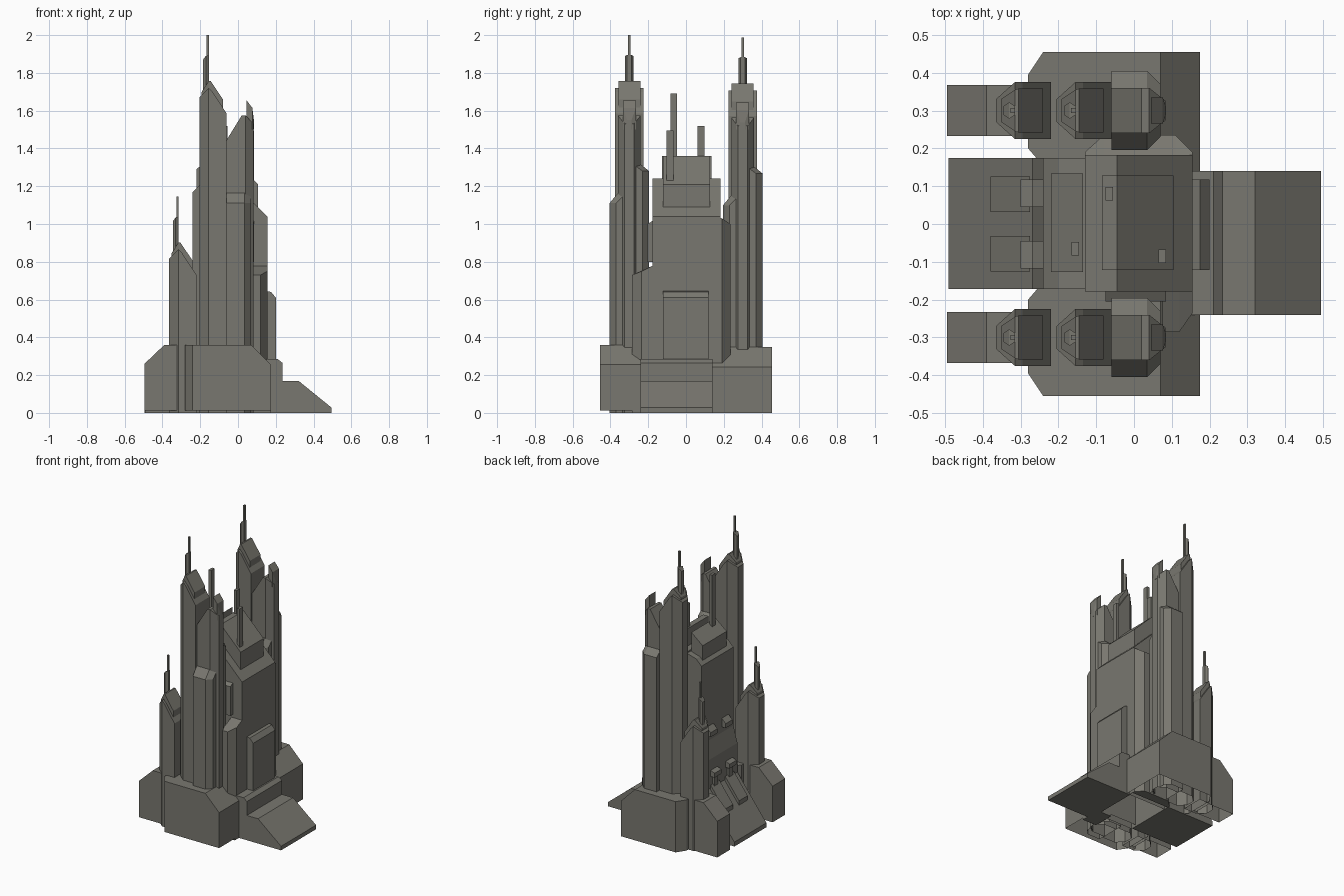
import bpy, bmesh

if "Cube" in bpy.data.objects:
    bpy.data.objects.remove(bpy.data.objects["Cube"])

stone = bpy.data.materials.new("warm_grey_stone")
stone.diffuse_color = (0.19, 0.185, 0.16, 1)
stone.use_nodes = True
stone.node_tree.nodes["Principled BSDF"].inputs["Base Color"].default_value = stone.diffuse_color


def loft(name, stations, z0=0.0, yc=0.0, dx=0.0, dz=0.0, bottom=True):
    """Flat-sided solid lofted along x; station = (x, y_min, y_max, z_top at y_min, z_top at y_max)."""
    bm = bmesh.new()
    rings = []
    for x, ya, yb, za, zb in stations:
        rings.append([bm.verts.new((x + dx, y + yc, z)) for y, z in
                      ((ya, z0), (yb, z0), (yb, zb + dz), (ya, za + dz))])
    for a, b in zip(rings, rings[1:]):
        for i in range(4):
            if i == 0 and not bottom:
                continue
            j = (i + 1) % 4
            bm.faces.new((a[i], a[j], b[j], b[i]))
    bm.faces.new(rings[0])
    bm.faces.new(rings[-1])
    bmesh.ops.recalc_face_normals(bm, faces=bm.faces)
    me = bpy.data.meshes.new(name)
    bm.to_mesh(me)
    bm.free()
    me.materials.append(stone)
    ob = bpy.data.objects.new(name, me)
    bpy.context.collection.objects.link(ob)
    return ob


def prism(name, profile, y0, y1, z0=0.0, **kw):
    """Constant-width block with an (x, z) roof line."""
    return loft(name, [(x, y0, y1, z, z) for x, z in profile], z0, **kw)


def box(name, x0, x1, y0, y1, z0, z1):
    return prism(name, [(x0, z1), (x1, z1)], y0, y1, z0)


def sym(x, w, z):
    return (x, -w, w, z, z)


def crowned_tower(name, yc, dx, dz):
    """Tower with pointed back, crest and stepped spire."""
    kw = dict(yc=yc, dx=dx, dz=dz)
    loft(name + "_shaft", [sym(-.205, .03, 1.67), sym(-.155, .075, 1.72),
                           sym(-.135, .075, 1.70), sym(-.06, .075, 1.585)],
         bottom=False, **kw)
    zb = 1.58 + dz
    loft(name + "_crest", [sym(-.192, .03, 1.70), sym(-.155, .055, 1.757),
                           sym(-.145, .058, 1.757), sym(-.08, .058, 1.66)], zb, **kw)
    loft(name + "_spire", [sym(-.185, .012, 1.87), sym(-.17, .022, 1.89),
                           sym(-.155, .012, 1.895)], zb, **kw)
    loft(name + "_needle", [sym(-.166, .007, 2.0), sym(-.154, .007, 2.0)], zb, **kw)


def side_group(side, yc, drop, z0):
    """Base block, rear buttress and three towers on one side."""
    n = side + "_"
    s = 1 if yc > 0 else -1
    # plan corners are cut at the rear
    rear = [(-.28, .20, .395), (-.25, .165, .44), (-.24, .14, .455), (.07, .14, .455), (.175, .14, .455)]
    tops = [.36, .36, .36, .36, .255]
    st = []
    for (x, a, b), z in zip(rear, tops):
        lo, hi = (a, b) if s > 0 else (-b, -a)
        st.append((x, lo, hi, z - drop, z - drop))
    loft(n + "base", st, z0, bottom=False)
    prism(n + "rear_buttress", [(-.495, .26 - drop), (-.39, .36 - drop), (-.30, .36 - drop)],
          yc - .068, yc + .068, z0, bottom=False)
    crowned_tower(n + "tall_tower", yc, 0, -drop)
    crowned_tower(n + "short_tower", yc, -.16, -.855 - drop)
    # front tower: tall core with a low and a high shoulder
    kw = dict(yc=yc, dz=-drop)
    loft(n + "front_tower_core", [sym(-.06, .06, 1.445), sym(.02, .06, 1.575),
                                  sym(.04, .06, 1.575), sym(.083, .026, 1.53)], bottom=False, **kw)
    loft(n + "low_shoulder", [(-.06, -.105, -.055, 1.11, 1.17), (.035, -.105, -.055, 1.11, 1.17),
                              (.07, -.07, -.03, 1.11, 1.15)], bottom=False, **kw)
    loft(n + "high_shoulder", [(-.06, .055, .105, 1.32, 1.28), (.035, .055, .105, 1.32, 1.28),
                               (.07, .03, .07, 1.31, 1.28)], bottom=False, **kw)
    loft(n + "front_tower_fin", [sym(.045, .034, 1.655), sym(.076, .034, 1.615),
                                 sym(.084, .012, 1.55)], 1.5, **kw)


side_group("left", -.3, 0, .012)
side_group("right", .3, .012, 0)

# central keep with sloped roofs
prism("keep_front", [(-.13, 1.24), (-.045, 1.24), (.155, 1.04)], -.178, .182, bottom=False)
prism("keep_rear", [(-.24, 1.17), (-.20, 1.21), (-.13, 1.23)], -.172, .175)
prism("front_cap", [(-.085, 1.36), (-.045, 1.36), (.105, 1.21)], -.122, .128, 1.03)
prism("rear_cap", [(-.22, 1.29), (-.135, 1.36)], -.127, .134, 1.1)
loft("keep_side_aisle", [(-.13, .17, .19, 1.04, 1.03), (-.08, .17, .235, 1.04, 1.0),
                         (.11, .17, .235, 1.04, 1.0), (.155, .17, .19, 1.04, 1.03)])
loft("keep_side_pillar", [(.075, -.285, -.175, .73, .78), (.12, -.285, -.175, .73, .78),
                          (.155, -.235, -.175, .75, .78)])
loft("keep_side_panel", [(-.075, -.205, -.17, 1.0, 1.02), (.085, -.205, -.17, 1.0, 1.02)], .8)

# roof masts
for i, (x, y, top) in enumerate([(-.155, -.065, 1.69), (-.065, .08, 1.52), (.075, -.085, 1.495)]):
    box(f"roof_mast_{i + 1}", x - .01, x + .01, y - .018, y + .018, 1.15, top)

# front entrance and ramp
prism("front_panel", [(.15, .645), (.175, .64), (.20, .61)], -.122, .118, .2)
prism("entrance_step", [(.15, .285), (.21, .285), (.235, .265)], -.24, .14)
prism("front_ramp", [(.20, .17), (.32, .17), (.495, .028)], -.24, .14)
box("entrance_side_block", .07, .175, -.285, -.14, 0, .25)

# rear ramp, stepped wall and its details
prism("rear_ramp", [(-.49, .03), (-.27, .32), (-.2, .32)], -.172, .175)
prism("rear_wall_step", [(-.27, .52), (-.235, .65)], -.172, .175)
for s, n in ((-1, "left"), (1, "right")):
    a, b = sorted((s * .032, s * .126))
    prism(n + "_ramp_slab", [(-.38, .205), (-.275, .345)], a, b, .12)
    a, b = sorted((s * .045, s * .118))
    prism(n + "_lower_ledge", [(-.30, .43), (-.25, .45)], a, b, .40)
    prism(n + "_upper_ledge", [(-.27, .70), (-.23, .74)], a, b, .67)
    a, b = sorted((s * .06, s * .10))
    box(n + "_wall_pier", -.285, -.25, a, b, .3, .39)
